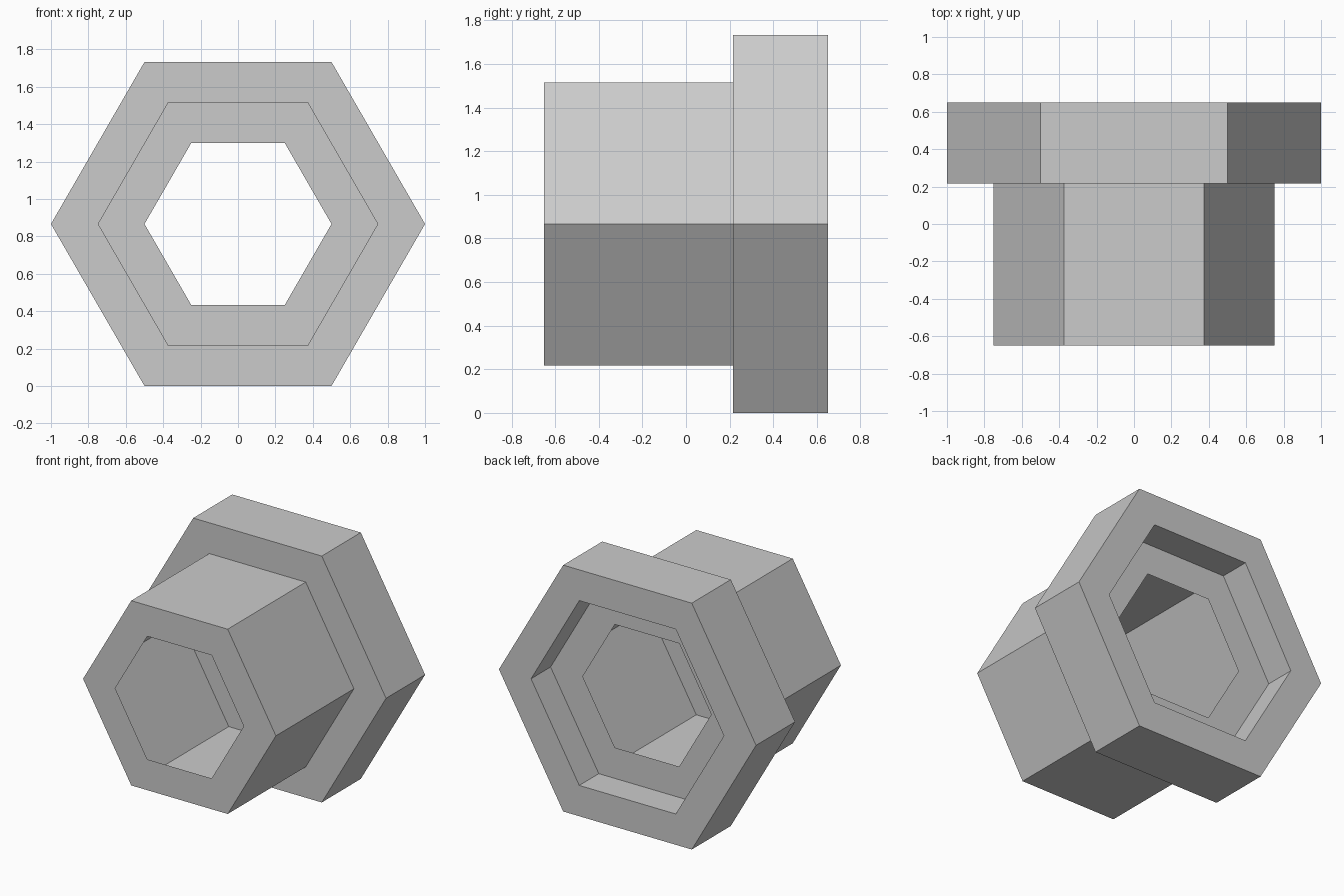
import bpy, bmesh, math

if "Cube" in bpy.data.objects:
    bpy.data.objects.remove(bpy.data.objects["Cube"])

SIDES = 6
CENTRE_Z = math.sqrt(3) / 2      # flat of the large hexagon rests on the ground
FRONT, STEP, LEDGE, BACK = -0.65, 0.2165, 0.433, 0.65

grey = bpy.data.materials.new("light grey")
grey.diffuse_color = (0.6, 0.6, 0.6, 1)
grey.use_nodes = True
grey.node_tree.nodes["Principled BSDF"].inputs["Base Color"].default_value = grey.diffuse_color


def hex_sweep(name, profile, closed=False):
    """Carry a (radius, y) profile around the y axis in six flat sides."""
    bm = bmesh.new()
    rings = []
    for r, y in profile:
        rings.append([bm.verts.new((r * math.cos(i * math.tau / SIDES), y,
                                    CENTRE_Z + r * math.sin(i * math.tau / SIDES)))
                      for i in range(SIDES)])
    pairs = list(zip(rings, rings[1:]))
    if closed:
        pairs.append((rings[-1], rings[0]))
    for a, b in pairs:
        for i in range(SIDES):
            j = (i + 1) % SIDES
            bm.faces.new((a[i], b[i], b[j], a[j]))
    mesh = bpy.data.meshes.new(name)
    bm.to_mesh(mesh)
    bm.free()
    mesh.materials.append(grey)
    obj = bpy.data.objects.new(name, mesh)
    bpy.context.collection.objects.link(obj)
    return obj


# Wide hexagonal collar with a hexagonal opening
hex_sweep("collar", [(0.75, STEP), (1, STEP), (1, BACK), (0.75, BACK)], closed=True)

# Thin-walled hexagonal sleeve with a front rim
hex_sweep("sleeve", [(0.5, FRONT), (0.75, FRONT), (0.75, STEP)])

# Thin ledge recessed inside the collar
hex_sweep("inner_ledge", [(0.75, LEDGE), (0.5, LEDGE)])
